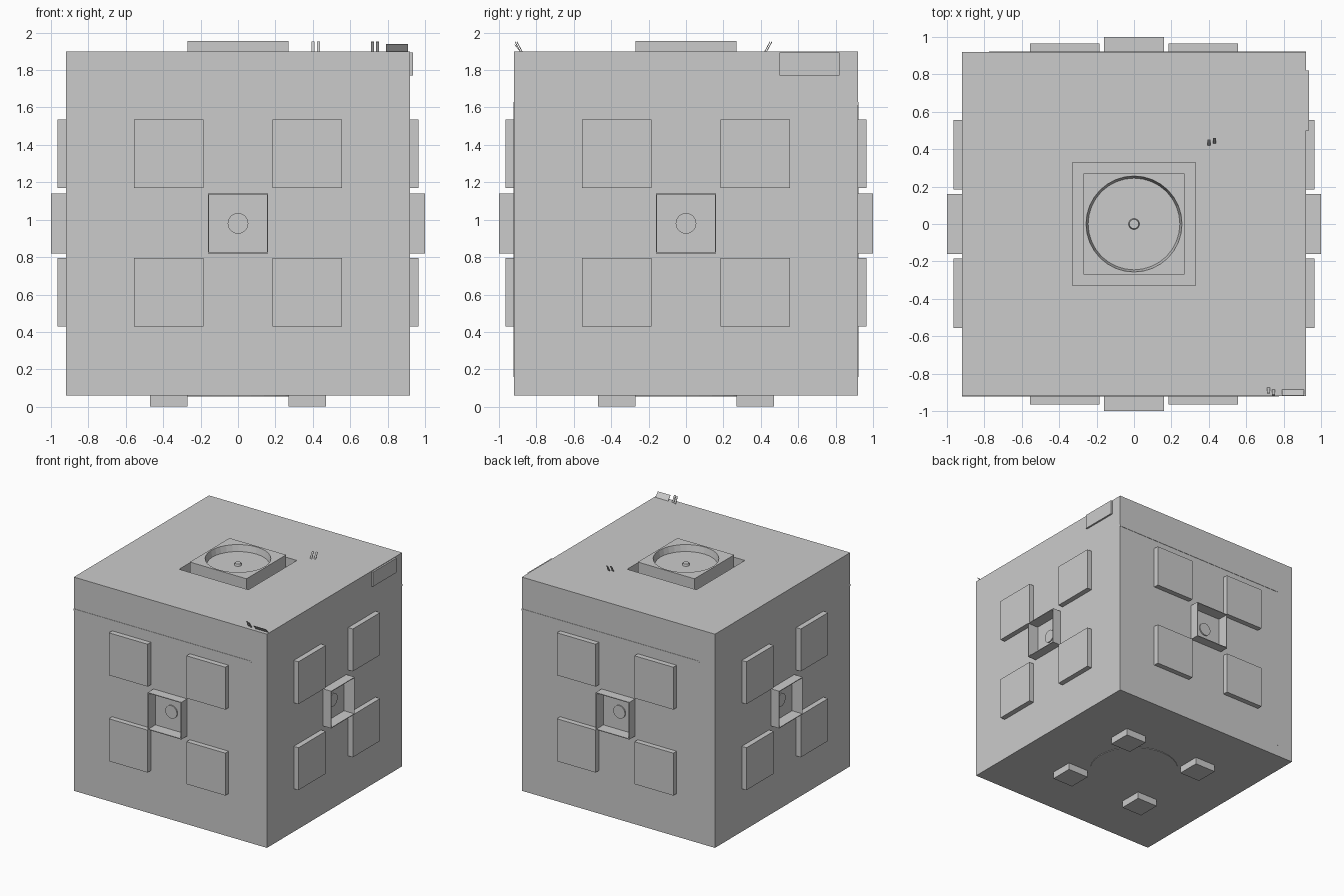
import bpy, bmesh, math
from mathutils import Matrix, Vector

if "Cube" in bpy.data.objects:
    bpy.data.objects.remove(bpy.data.objects["Cube"])


def finish(bm, name, turn=0):
    bm.transform(Matrix.Rotation(turn * math.pi / 2, 4, 'Z'))
    bmesh.ops.recalc_face_normals(bm, faces=bm.faces)
    me = bpy.data.meshes.new(name)
    bm.to_mesh(me)
    bm.free()
    ob = bpy.data.objects.new(name, me)
    bpy.context.collection.objects.link(ob)
    return ob


def box(name, x, y, z, turn=0, tilt=None):
    bm = bmesh.new()
    bmesh.ops.create_cube(bm, size=1)
    c = Vector([(a + b) / 2 for a, b in (x, y, z)])
    s = [b - a for a, b in (x, y, z)]
    m = Matrix.Diagonal((*s, 1))
    if tilt:
        m = Matrix.Rotation(tilt[0], 4, tilt[1]) @ m
    bm.transform(Matrix.Translation(c) @ m)
    return finish(bm, name, turn)


def disc(name, r1, r2, depth, centre, turn=0, lying=True, sides=32):
    bm = bmesh.new()
    bmesh.ops.create_cone(bm, cap_ends=True, segments=sides, radius1=r1, radius2=r2, depth=depth)
    if not lying:
        bm.transform(Matrix.Rotation(math.pi / 2, 4, 'X'))
    bm.transform(Matrix.Translation(centre))
    return finish(bm, name, turn)


def cut(ob, cutter):
    mod = ob.modifiers.new("cut", 'BOOLEAN')
    mod.operation = 'DIFFERENCE'
    mod.solver = 'EXACT'
    mod.object = cutter
    cutter.hide_render = True
    bpy.context.view_layer.objects.active = ob
    bpy.ops.object.modifier_apply(modifier=mod.name)
    bpy.data.objects.remove(cutter, do_unlink=True)


H = 0.92
# main body with a square well in the top
body = box("body", (-H, H), (-H, H), (0.06, 1.90))
cut(body, box("well_cutter", (-0.33, 0.33), (-0.33, 0.33), (1.82, 2.0)))
for k in range(4):
    cut(body, box("pocket_cutter", (-0.156, 0.156), (-1.1, -0.90), (0.824, 1.136), k))

# round hatch housing standing in the well
hatch = box("hatch_housing", (-0.27, 0.27), (-0.27, 0.27), (1.815, 1.955))
cut(hatch, disc("hatch_cutter", 0.245, 0.262, 0.08, (0, 0, 1.94)))
disc("hatch_pin", 0.03, 0.025, 0.02, (0, 0, 1.908), sides=16)

# four identical sides
for k in range(4):
    # raised panels
    for a in (-0.555, 0.185):
        for z in (0.43, 1.17):
            box("side_panel", (a, a + 0.37), (-0.965, -0.91), (z, z + 0.365), k)
    # thin open square frame with a round button inside
    frame = box("socket_frame", (-0.16, 0.16), (-1.0, -0.91), (0.82, 1.14), k)
    cut(frame, box("socket_cutter", (-0.154, 0.154), (-1.1, -0.80), (0.826, 1.134), k))
    disc("socket_button", 0.055, 0.055, 0.02, (0, -0.90, 0.98), k, lying=False)

# thin trim strips on front and back
for k in (0, 2):
    box("trim_strip_top", (-H, 0.77), (-0.923, -0.91), (1.612, 1.628), k)
    box("trim_strip_side", (0.765, 0.775), (-0.923, -0.91), (0.16, 1.62), k)

# corner plate, curled plate and small loose blades
box("corner_plate", (0.91, 0.935), (0.50, 0.82), (1.77, 1.895))
box("curled_plate", (0.79, 0.91), (-0.90, -0.897), (1.885, 1.945), tilt=(0.7, 'X'))
for x, y in ((0.40, 0.435), (0.43, 0.445), (0.72, -0.89), (0.745, -0.90)):
    box("loose_blade", (x - 0.008, x + 0.008), (y - 0.002, y + 0.002), (1.895, 1.955), tilt=(-0.5 if y > 0 else 0.5, 'X'))

# feet and base disc
for x in (-0.37, 0.37):
    for y in (-0.37, 0.37):
        box("foot", (x - 0.1, x + 0.1), (y - 0.1, y + 0.1), (0, 0.07))
disc("base_disc", 0.36, 0.36, 0.012, (0, 0, 0.061))
